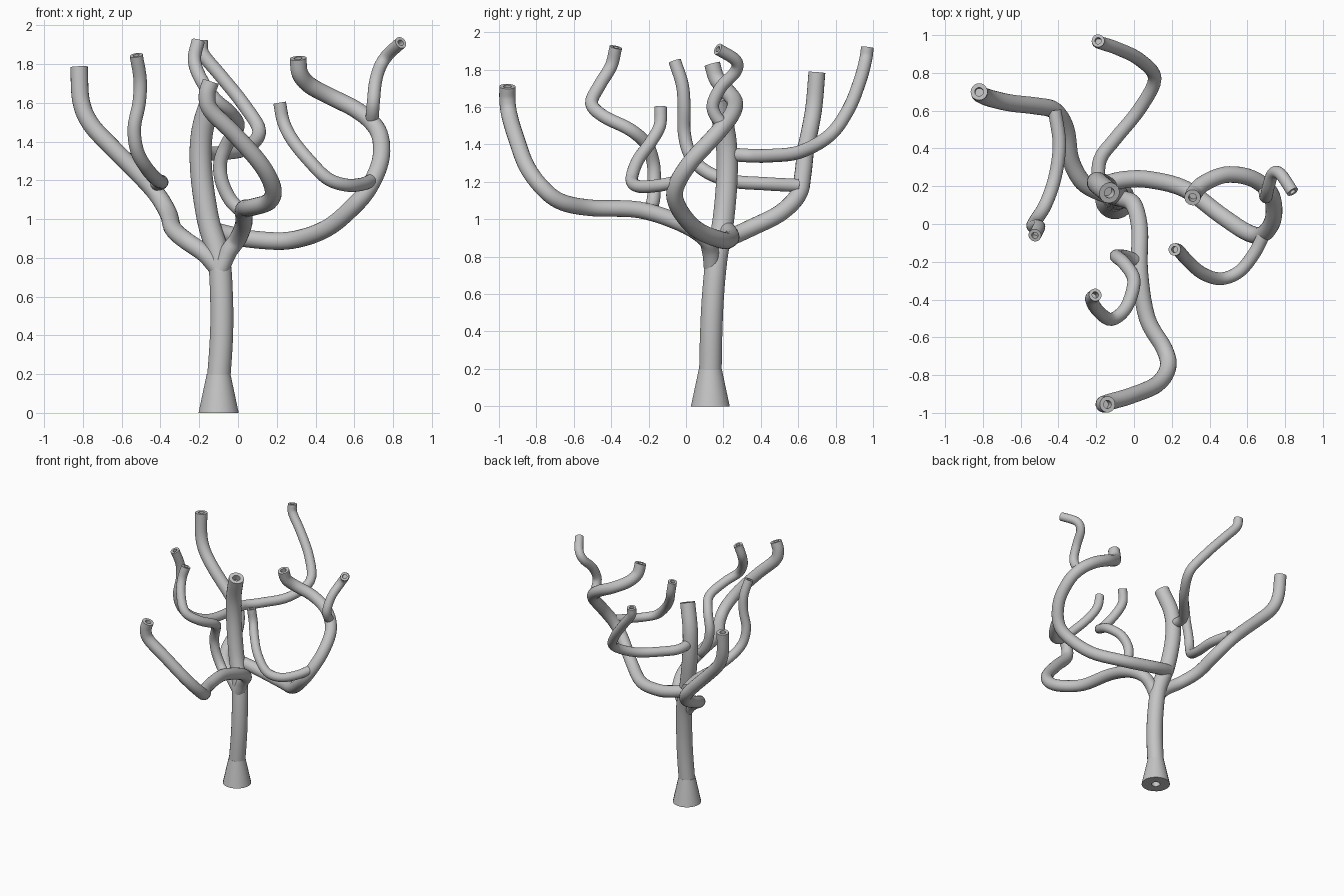
import bpy, bmesh, math
from mathutils import Vector

default_cube = bpy.data.objects.get("Cube")
if default_cube:
    bpy.data.objects.remove(default_cube, do_unlink=True)

SIDES, STEPS = 20, 5

grey = bpy.data.materials.new("plain_grey")
grey.use_nodes = True
grey.diffuse_color = (0.55, 0.55, 0.55, 1)
grey.node_tree.nodes["Principled BSDF"].inputs["Base Color"].default_value = (0.55, 0.55, 0.55, 1)


def smooth_path(points):
    """Catmull-Rom curve through the points."""
    p = [Vector(q) for q in points]
    p = [2 * p[0] - p[1]] + p + [2 * p[-1] - p[-2]]
    path = []
    for a, b, c, d in zip(p, p[1:], p[2:], p[3:]):
        for i in range(STEPS):
            t = i / STEPS
            path.append(0.5 * (2 * b + (c - a) * t + (2 * a - 5 * b + 4 * c - d) * t ** 2
                               + (3 * b - a - 3 * c + d) * t ** 3))
    return path + [p[-2]]


def limb(name, points, r_start, r_end, hole=0.5):
    """Round tube along a path, closed at its start and hollowed at its tip."""
    path = smooth_path(points)
    n = len(path) - 1
    rings = [(q, r_start + (r_end - r_start) * i / n) for i, q in enumerate(path)]
    tangents = [(path[min(i + 1, n)] - path[max(i - 1, 0)]).normalized() for i in range(n + 1)]
    # rim and inner wall of the hollow tip
    tip, out = path[-1], tangents[-1]
    rings += [(tip, r_end * hole), (tip - out * 0.05, r_end * hole)]
    tangents += [out, out]

    bm = bmesh.new()
    side = tangents[0].orthogonal().normalized()
    loops = []
    for (centre, radius), tangent in zip(rings, tangents):
        side = (side - tangent * side.dot(tangent)).normalized()
        other = tangent.cross(side)
        angles = [math.tau * k / SIDES for k in range(SIDES)]
        loops.append([bm.verts.new(centre + radius * (side * math.cos(a) + other * math.sin(a)))
                      for a in angles])
    for low, high in zip(loops, loops[1:]):
        for k in range(SIDES):
            j = (k + 1) % SIDES
            bm.faces.new((low[k], low[j], high[j], high[k]))
    bm.faces.new(loops[0][::-1])
    bm.faces.new(loops[-1])
    bmesh.ops.recalc_face_normals(bm, faces=bm.faces)
    mesh = bpy.data.meshes.new(name)
    bm.to_mesh(mesh)
    bm.free()
    mesh.materials.append(grey)
    obj = bpy.data.objects.new(name, mesh)
    bpy.context.collection.objects.link(obj)
    bpy.ops.object.select_all(action='DESELECT')
    obj.select_set(True)
    bpy.context.view_layer.objects.active = obj
    bpy.ops.object.shade_smooth_by_angle(angle=math.radians(40))


# Trunk and its flared foot
limb("root_flare", [(-.1, .13, .2), (-.1, .13, 0)], .062, .105, hole=.3)
limb("trunk", [(-.1, .13, .17), (-.085, .135, .4), (-.085, .145, .6), (-.1, .165, .8),
               (-.155, .2, 1), (-.19, .22, 1.25), (-.185, .21, 1.45), (-.13, .165, 1.64)],
     .061, .056)

# Front bough and its twig
limb("front_bough", [(-.09, .14, .74), (-.05, .13, .83), (0, .1, .9), (.03, -.03, .98),
                     (.03, -.25, 1.05), (.07, -.5, 1.06), (.16, -.66, 1.09), (.18, -.76, 1.16),
                     (.12, -.85, 1.28), (-.02, -.91, 1.44), (-.14, -.945, 1.56),
                     (-.16, -.955, 1.64), (-.14, -.955, 1.71)], .045, .043)
limb("front_twig", [(.02, -.2, 1.04), (-.04, -.175, 1.1), (-.085, -.17, 1.2), (-.09, -.175, 1.3),
                    (-.05, -.21, 1.4), (0, -.3, 1.48), (-.04, -.44, 1.55), (-.12, -.505, 1.62),
                    (-.19, -.46, 1.72), (-.225, -.4, 1.82), (-.205, -.375, 1.92)], .036, .034)

# Right bough and its twig
limb("right_bough", [(-.1, .15, .74), (-.17, .165, .82), (-.27, .22, .89), (-.335, .34, .95),
                     (-.36, .5, 1.03), (-.42, .6, 1.13), (-.52, .625, 1.24), (-.65, .64, 1.37),
                     (-.76, .665, 1.49), (-.81, .685, 1.61), (-.82, .7, 1.785)], .046, .045)
limb("right_twig", [(-.42, .6, 1.18), (-.395, .42, 1.19), (-.42, .24, 1.205), (-.47, .1, 1.26),
                    (-.52, .02, 1.35), (-.535, -.01, 1.47), (-.51, -.01, 1.6),
                    (-.505, -.02, 1.72), (-.525, -.06, 1.845)], .036, .034)

# Left bough and its two twigs
limb("left_bough", [(-.16, .21, .95), (-.05, .235, .92), (.08, .235, .895), (.27, .185, .89),
                    (.455, .05, .95), (.6, -.045, 1.07), (.68, -.055, 1.17), (.735, .02, 1.3),
                    (.735, .13, 1.42), (.69, .2, 1.5), (.6, .25, 1.57), (.48, .26, 1.63),
                    (.37, .215, 1.69), (.32, .165, 1.75), (.31, .14, 1.83)], .046, .043)
limb("left_upper_twig", [(.69, .2, 1.5), (.695, .155, 1.56), (.7, .145, 1.62), (.71, .19, 1.71),
                         (.735, .265, 1.79), (.775, .265, 1.85), (.84, .17, 1.91)], .034, .032)
limb("left_lower_twig", [(.69, -.05, 1.2), (.64, -.15, 1.18), (.56, -.25, 1.175),
                         (.46, -.29, 1.21), (.36, -.26, 1.31), (.28, -.19, 1.41),
                         (.235, -.14, 1.5), (.215, -.135, 1.6)], .034, .033)

# Back bough
limb("back_bough", [(-.19, .2, 1.35), (-.18, .34, 1.34), (-.1, .45, 1.34), (.03, .61, 1.36),
                    (.11, .77, 1.45), (.03, .87, 1.59), (-.09, .93, 1.74), (-.18, .96, 1.85),
                    (-.19, .97, 1.92)], .037, .034)
